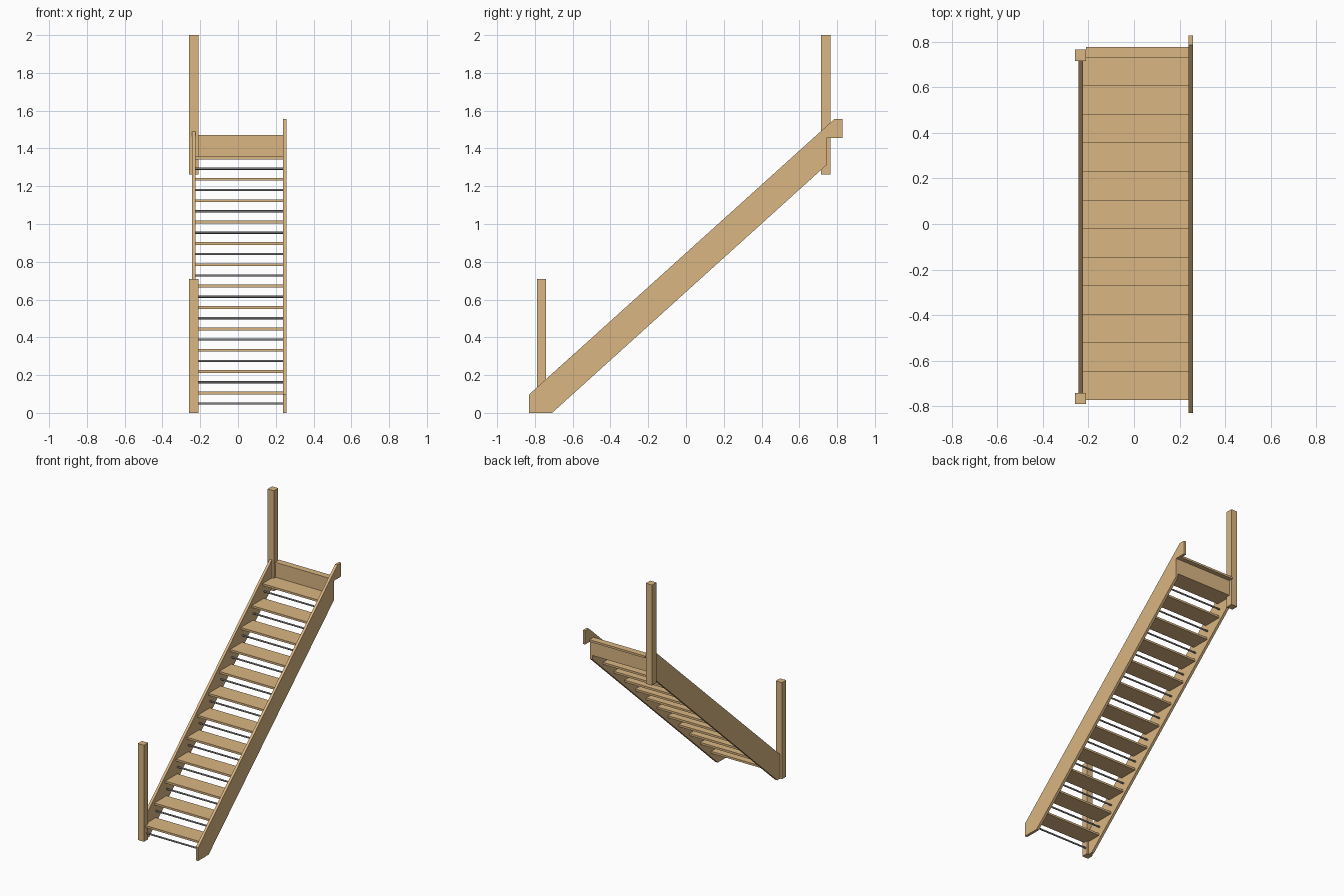
import bpy, bmesh, math
from mathutils import Matrix

if "Cube" in bpy.data.objects:
    bpy.data.objects.remove(bpy.data.objects["Cube"])


def material(name, rgb):
    m = bpy.data.materials.new(name)
    m.diffuse_color = (*rgb, 1)
    m.use_nodes = True
    m.node_tree.nodes["Principled BSDF"].inputs["Base Color"].default_value = m.diffuse_color
    return m


wood = material("light_oak", (0.70, 0.465, 0.225))
metal = material("grey_steel", (0.21, 0.21, 0.22))


def finish(name, bm, mat):
    bmesh.ops.recalc_face_normals(bm, faces=bm.faces)
    me = bpy.data.meshes.new(name)
    bm.to_mesh(me)
    bm.free()
    me.materials.append(mat)
    ob = bpy.data.objects.new(name, me)
    bpy.context.collection.objects.link(ob)
    return ob


def box(name, x, y, z, mat=wood):
    bm = bmesh.new()
    bmesh.ops.create_cube(bm, size=1)
    for v in bm.verts:
        for i, (lo, hi) in enumerate((x, y, z)):
            v.co[i] = hi if v.co[i] > 0 else lo
    return finish(name, bm, mat)


def side_board(name, x0, x1, profile):
    """Extrude a (y, z) side profile between two x positions."""
    bm = bmesh.new()
    face = bm.faces.new([bm.verts.new((x0, y, z)) for y, z in profile])
    ext = bmesh.ops.extrude_face_region(bm, geom=[face])
    bmesh.ops.translate(bm, vec=(x1 - x0, 0, 0),
                        verts=[g for g in ext["geom"] if isinstance(g, bmesh.types.BMVert)])
    return finish(name, bm, wood)


STEPS = 12
RISE, GOING = 0.1131, 0.1253
FRONT = -0.773
THICK = 0.015
LEFT, RIGHT = -0.228, 0.24

# Stringers: wall side with level top hook, open side cut between the posts
side_board("right_stringer", 0.239, 0.258, [
    (-0.83, 0), (-0.83, 0.098), (0.785, 1.555), (0.828, 1.555),
    (0.828, 1.454), (0.745, 1.454), (0.745, 1.313), (-0.709, 0)])
side_board("left_stringer", -0.244, -0.225, [
    (-0.745, 0), (-0.745, 0.175), (0.715, 1.49), (0.715, 1.286), (-0.709, 0)])

# Newel posts
box("bottom_post", (-0.26, -0.21), (-0.79, -0.742), (0, 0.708))
box("top_post", (-0.26, -0.21), (0.716, 0.766), (1.263, 2.0))

# Treads, each with a round safety bar in the gap below it
for i in range(STEPS):
    y, z = FRONT + i * GOING, (i + 1) * RISE
    back = min(y + 0.141, 0.739)
    box(f"tread_{i + 1}", (LEFT, RIGHT), (y, back), (z - THICK, z))
    bm = bmesh.new()
    bmesh.ops.create_cone(bm, cap_ends=True, segments=16, radius1=0.006, radius2=0.006,
                          depth=RIGHT - LEFT, matrix=Matrix.Translation(
                              ((LEFT + RIGHT) / 2, y + 0.018, z - 0.064))
                          @ Matrix.Rotation(math.pi / 2, 4, 'Y'))
    for f in bm.faces:
        f.smooth = len(f.verts) == 4
    finish(f"safety_bar_{i + 1}", bm, metal)

# Top riser and landing nosing
top = (STEPS + 1) * RISE
box("top_riser", (LEFT, RIGHT), (0.737, 0.745), (STEPS * RISE - THICK, top - THICK))
box("landing_nosing", (-0.211, RIGHT), (0.730, 0.778), (top - THICK, top))
